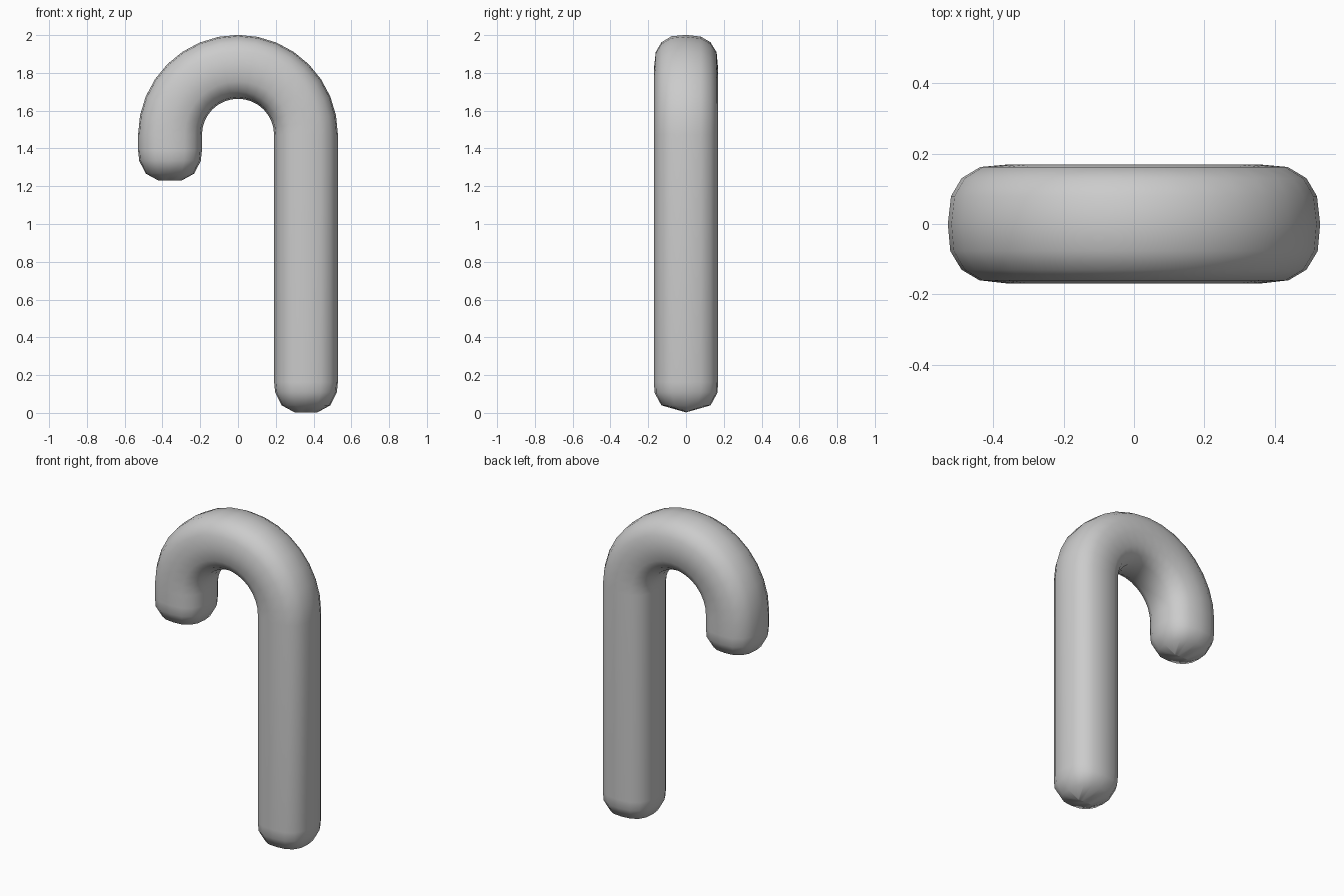
import bpy, bmesh, math

if "Cube" in bpy.data.objects:
    bpy.data.objects.remove(bpy.data.objects["Cube"])

R = 0.36          # radius of the hook's centre line
ZC = 1.472        # height of the hook's centre
SIDES = 16

# Slightly squared round cross-section: (along bend radius, along y)
quarter = [(0.169, 0.0), (0.16, 0.079), (0.13, 0.13), (0.077, 0.162)]
profile = []
for k in range(4):
    c, s = round(math.cos(k * math.pi / 2)), round(math.sin(k * math.pi / 2))
    profile += [(u * c - v * s, u * s + v * c) for u, v in quarter]

# Rounded tip: (distance from tip, scale in bend plane, scale in y)
tip = [(0.0, 0.36, 0.0), (0.037, 0.76, 0.77), (0.105, 0.965, 0.99), (0.16, 1, 1)]

# Stations along the cane: (centre x, centre z, angle, scale u, scale v)
stations = [(R, 0.003 + d, 0.0, su, sv) for d, su, sv in tip]
ARC = 16
for i in range(ARC + 1):
    a = math.pi * i / ARC
    stations.append((R * math.cos(a), ZC + R * math.sin(a), a, 1, 1))
stations += [(-R, 1.23 + d, math.pi, su, sv) for d, su, sv in reversed(tip)]

# Sweep the section along the stations
bm = bmesh.new()
rings = []
for x, z, a, su, sv in stations:
    rings.append([bm.verts.new((x + u * su * math.cos(a), v * sv,
                                z + u * su * math.sin(a))) for u, v in profile])
for r0, r1 in zip(rings, rings[1:]):
    for j in range(SIDES):
        k = (j + 1) % SIDES
        bm.faces.new((r0[j], r0[k], r1[k], r1[j]))

# The tip rings collapse to a ridge line; weld it shut
bmesh.ops.remove_doubles(bm, verts=bm.verts[:], dist=0.0005)
bmesh.ops.recalc_face_normals(bm, faces=bm.faces[:])
for f in bm.faces:
    f.smooth = True

mesh = bpy.data.meshes.new("hooked_cane")
bm.to_mesh(mesh)
bm.free()
cane = bpy.data.objects.new("hooked_cane", mesh)
bpy.context.collection.objects.link(cane)
